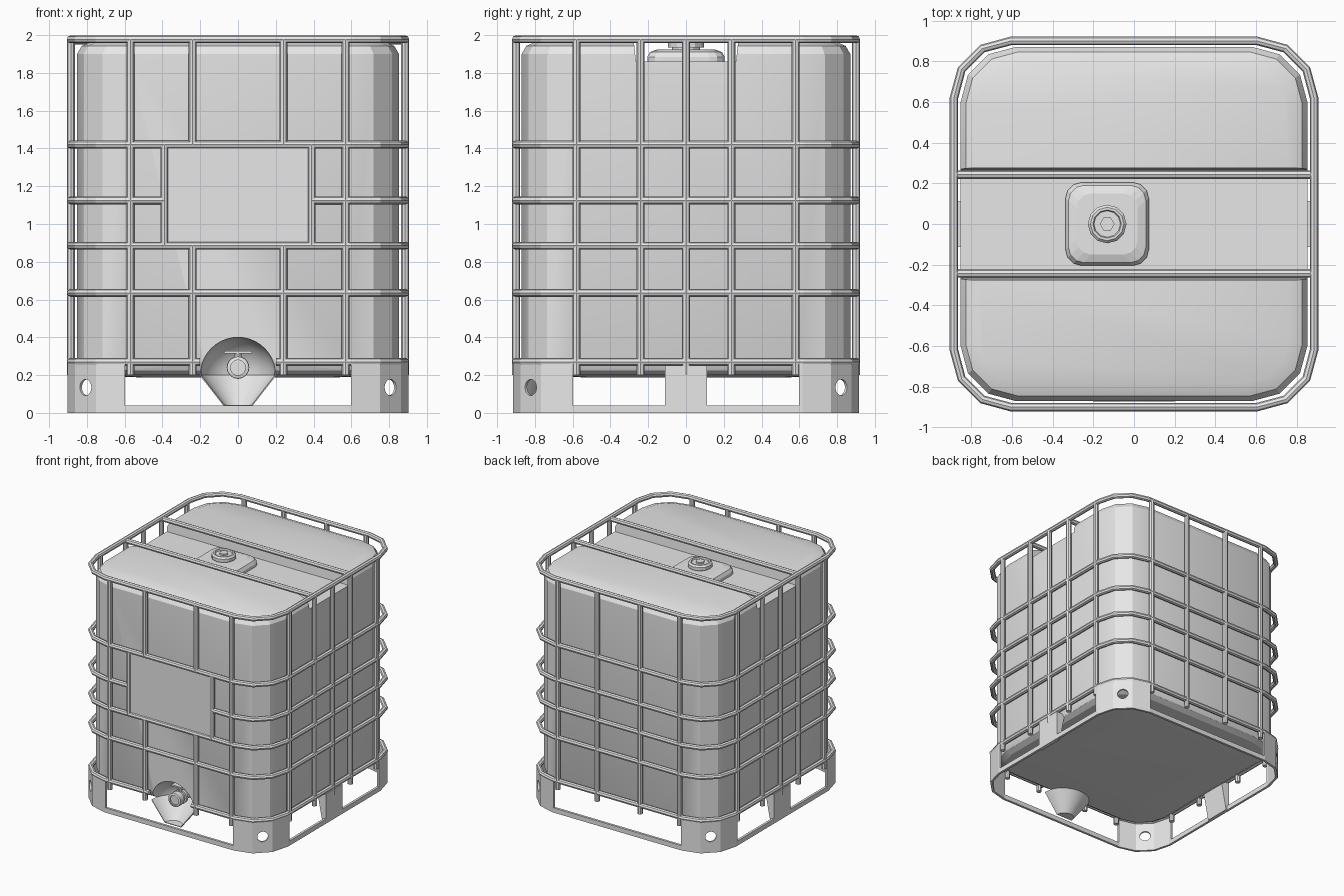
import bpy, bmesh, math
from mathutils import Matrix, Vector

old = bpy.data.objects.get("Cube")
if old:
    bpy.data.objects.remove(old, do_unlink=True)

grey = bpy.data.materials.new("light_grey")
grey.use_nodes = True
grey.diffuse_color = (0.8, 0.8, 0.8, 1)
grey.node_tree.nodes["Principled BSDF"].inputs["Base Color"].default_value = (0.8, 0.8, 0.8, 1)

HX, HY, R = 0.885, 0.9, 0.28      # cage centre line half sizes, corner radius
TUBE = 0.021


def activate(ob):
    bpy.ops.object.select_all(action='DESELECT')
    ob.select_set(True)
    bpy.context.view_layer.objects.active = ob


def finish(name, bm):
    bmesh.ops.remove_doubles(bm, verts=bm.verts, dist=0.0001)
    bmesh.ops.recalc_face_normals(bm, faces=bm.faces)
    me = bpy.data.meshes.new(name)
    bm.to_mesh(me)
    bm.free()
    ob = bpy.data.objects.new(name, me)
    bpy.context.collection.objects.link(ob)
    me.materials.append(grey)
    return ob


def smooth(ob):
    activate(ob)
    bpy.ops.object.shade_smooth_by_angle(angle=math.radians(25))


def outline(hx, hy, r):
    """Rectangle with three-facet corners, starting at the front."""
    pts = []
    for k, (sx, sy) in enumerate([(1, -1), (1, 1), (-1, 1), (-1, -1)]):
        for i in range(4):
            a = math.radians(-90 + 90 * k + 30 * i)
            pts.append((sx * (hx - r) + r * math.cos(a), sy * (hy - r) + r * math.sin(a)))
    return pts


def loft(name, rings, caps=True):
    """Skin a list of point rings; without caps the last ring joins the first."""
    bm = bmesh.new()
    rows = [[bm.verts.new(p) for p in ring] for ring in rings]
    n = len(rows[0])
    pairs = list(zip(rows, rows[1:]))
    if not caps:
        pairs.append((rows[-1], rows[0]))
    for a, b in pairs:
        for i in range(n):
            j = (i + 1) % n
            bm.faces.new((a[i], a[j], b[j], b[i]))
    if caps:
        bm.faces.new(rows[0])
        bm.faces.new(rows[-1])
    return finish(name, bm)


def lathe(name, profile, loc, rot=(0, 0, 0), n=24, arc=360):
    """Turn (radius, height) points about an axis."""
    bm = bmesh.new()
    vs = [bm.verts.new((r, 0, z)) for r, z in profile]
    es = [bm.edges.new(p) for p in zip(vs, vs[1:])]
    bmesh.ops.spin(bm, geom=vs + es, cent=(0, 0, 0), axis=(0, 0, 1),
                   angle=math.radians(arc), steps=n)
    ob = finish(name, bm)
    m = Matrix.Translation(loc)
    for ang, ax in zip(rot, "XYZ"):
        m = m @ Matrix.Rotation(math.radians(ang), 4, ax)
    ob.data.transform(m)
    return ob


def prism(name, pts, thick):
    """Polygon extruded by a vector."""
    bm = bmesh.new()
    f = bm.faces.new([bm.verts.new(p) for p in pts])
    g = bmesh.ops.extrude_face_region(bm, geom=[f])
    bmesh.ops.translate(bm, vec=thick, verts=[v for v in g["geom"] if isinstance(v, bmesh.types.BMVert)])
    return finish(name, bm)


def box(name, lo, hi):
    (x, y, z), (u, v, w) = lo, hi
    return prism(name, [(x, y, z), (u, y, z), (u, v, z), (x, v, z)], (0, 0, w - z))


def modify(ob, kind, **settings):
    m = ob.modifiers.new(kind.lower(), kind)
    for k, v in settings.items():
        setattr(m, k, v)
    activate(ob)
    bpy.ops.object.modifier_apply(modifier=m.name)


def cut(ob, cutter):
    modify(ob, 'BOOLEAN', operation='DIFFERENCE', solver='EXACT', object=cutter)
    bpy.data.objects.remove(cutter, do_unlink=True)


def tubes(name, paths, closed=False, radius=TUBE):
    cu = bpy.data.curves.new(name, 'CURVE')
    cu.dimensions = '3D'
    cu.bevel_depth = radius
    cu.bevel_resolution = 2
    cu.use_fill_caps = True
    for path in paths:
        s = cu.splines.new('POLY')
        s.points.add(len(path) - 1)
        for p, co in zip(s.points, path):
            p.co = (*co, 1)
        s.use_cyclic_u = closed
    cu.materials.append(grey)
    ob = bpy.data.objects.new(name, cu)
    bpy.context.collection.objects.link(ob)
    activate(ob)
    bpy.ops.object.convert(target='MESH')
    for p in bpy.context.object.data.polygons:
        p.use_smooth = False


# Tank: faceted box with rounded top and bottom edges
def tank_ring(inset, z):
    return [(x, y, z) for x, y in outline(0.852 - inset, 0.87 - inset, 0.27 - inset * 0.6)]


tank = loft("tank", [tank_ring(i, z) for i, z in
                     [(0.35, 0.187), (0.06, 0.2), (0.02, 0.225), (0, 0.27), (0, 1.9),
                      (0.025, 1.943), (0.09, 1.97)]])
# Channel across the top
cut(tank, prism("channel_cutter", [(-1, -0.265, 1.86), (-1, 0.265, 1.86),
                                   (-1, 0.29, 2.1), (-1, -0.29, 2.1)], (2, 0, 0)))
# Domed valve recess in the front
dome = [(0.2 * math.cos(math.radians(a)), 0.2 + 0.2 * math.sin(math.radians(a))) for a in range(0, 91, 9)]
cut(tank, lathe("recess_cutter", [(0, 0.04), (0.075, 0.04)] + dome, (0, -0.872, 0), n=32))
smooth(tank)

# Half funnel below the recess
funnel = lathe("valve_funnel", [(0, 0.04), (0.075, 0.04), (0.2, 0.2)], (0, -0.872, 0), n=16, arc=180)
modify(funnel, 'SOLIDIFY', thickness=0.006, offset=0)
smooth(funnel)

# Valve with cap and handle
smooth(lathe("valve", [(0, 0), (0.04, 0), (0.04, 0.06), (0.06, 0.06), (0.06, 0.085), (0.045, 0.085),
                       (0.045, 0.11), (0.058, 0.11), (0.058, 0.16), (0.04, 0.165), (0.04, 0.155),
                       (0, 0.155)], (0, -0.69, 0.24), rot=(90, 0, 0), n=20))
lathe("valve_stem", [(0, 0), (0.018, 0), (0.018, 0.08), (0, 0.08)], (0, -0.765, 0.24), n=10)
box("valve_handle", (-0.075, -0.785, 0.315), (0.075, -0.745, 0.327))

# Filler pad and screw cap
pad_x = -0.132
loft("filler_pad", [[(x + pad_x, y, z) for x, y in outline(h, h, r)] for h, r, z in
                    [(0.205, 0.08, 1.85), (0.205, 0.08, 1.885), (0.19, 0.075, 1.91), (0.15, 0.07, 1.925)]])
lathe("filler_cap", [(0, 1.91), (0.075, 1.91), (0.075, 1.935), (0.095, 1.935), (0.095, 1.962),
                     (0.082, 1.975), (0.07, 1.975), (0.065, 1.965), (0, 1.965)], (pad_x, 0, 0), n=12)
lathe("cap_hub", [(0.036, 1.96), (0.036, 1.978), (0, 1.978)], (pad_x, 0, 0), n=6)

# Horizontal cage hoops, open at the front around the panel and the recess
loop = outline(HX, HY, R)


def hoop(z, gap=None):
    ends = [] if gap is None else [(gap, -HY)]
    return [(x, y, z) for x, y in ends + loop + [(-x, y) for x, y in ends]]


tubes("cage_hoops", [hoop(z) for z in (0.635, 0.885, 1.42, 1.978)], closed=True)
tubes("open_hoops", [hoop(1.125, 0.39), hoop(0.27, 0.2)])

# Vertical cage bars
LOW, TOP = 0.2, 1.978
bars = []
for s in (-1, 1):
    bars += [[(s * 0.57, y, LOW), (s * 0.57, y, TOP)] for y in (-HY, HY)]
    bars += [[(s * HX, y, LOW), (s * HX, y, TOP)] for y in (-0.58, -0.24, 0, 0.24, 0.58)]
    bars += [[(s * 0.2, HY, LOW), (s * 0.2, HY, TOP)]]
    bars += [[(s * 0.24, -HY, a), (s * 0.24, -HY, b)] for a, b in ((LOW, 0.885), (1.42, TOP))]
    bars += [[(s * 0.39, -HY, 0.885), (s * 0.39, -HY, 1.42)]]
tubes("cage_bars", bars)
tubes("top_bars", [[(-HX, y, 1.97), (HX, y, 1.97)] for y in (-0.243, 0.243)])

# Front label panel
box("front_panel", (-0.385, -0.905, 0.895), (0.385, -0.89, 1.41))

# Base rail
rail = [(0, 0), (0, 0.04), (0.02, 0.04), (0.02, 0)]
loft("base_rail", [[(x, y, z) for x, y in outline(0.902 - i, 0.917 - i, 0.3 - i)] for i, z in rail], caps=False)

# Corner feet with a round hole, mirrored to all corners
fx, fy = 0.894, 0.909
arc = [p for p in outline(fx, fy, 0.292)[4:8]]
path = [(fx, 0.597)] + arc + [(0.597, fy)]
bm = bmesh.new()
rows = [[bm.verts.new((x, y, z)) for x, y in path] for z in (0, 0.27)]
for i in range(len(path) - 1):
    bm.faces.new((rows[0][i], rows[0][i + 1], rows[1][i + 1], rows[1][i]))
foot = finish("corner_feet", bm)
modify(foot, 'SOLIDIFY', thickness=0.016, offset=0)
hole = lathe("hole_cutter", [(0, -0.1), (0.043, -0.1), (0.043, 0.1), (0, 0.1)],
             ((arc[1][0] + arc[2][0]) / 2, (arc[1][1] + arc[2][1]) / 2, 0.135), rot=(0, 0, 0), n=20)
c = Vector(((arc[1][0] + arc[2][0]) / 2, (arc[1][1] + arc[2][1]) / 2, 0.135))
turn = Vector((0, 0, 1)).rotation_difference(Vector((1, 1, 0))).to_matrix().to_4x4()
hole.data.transform(Matrix.Translation(c) @ turn @ Matrix.Translation(-c))
cut(foot, hole)
modify(foot, 'MIRROR', use_axis=(True, True, False))

# Middle feet on both sides, tapering inward to the top
for s, side in ((1, "left"), (-1, "right")):
    prism(side + "_middle_foot", [(s * x, -0.112, z) for x, z in
                                  [(0.902, 0), (0.902, 0.25), (0.82, 0.25), (0.87, 0)]], (0, 0.224, 0))
